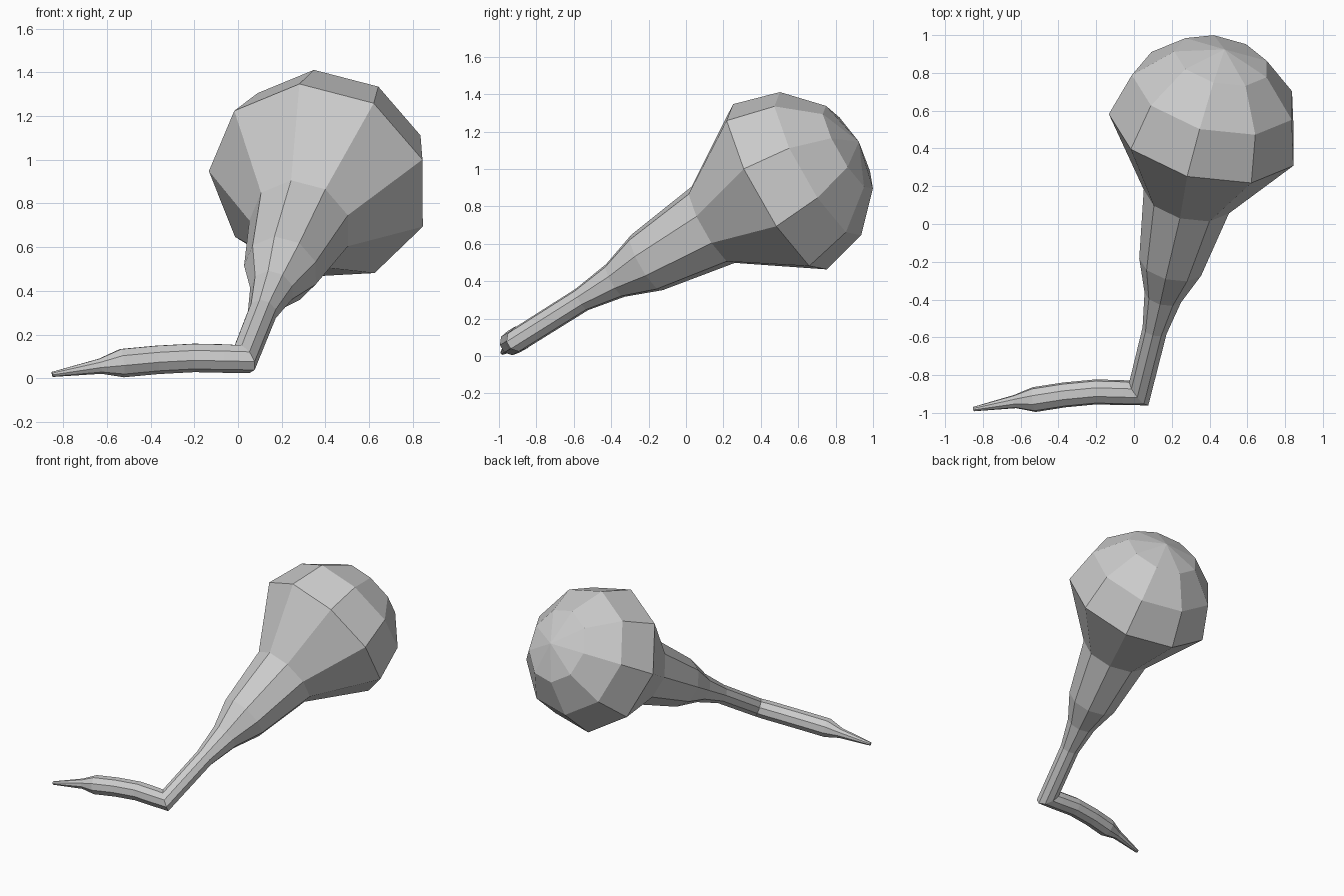
import bpy, bmesh
from math import sin, cos, pi, radians
from mathutils import Vector

if "Cube" in bpy.data.objects:
    bpy.data.objects.remove(bpy.data.objects["Cube"])

SIDES = 9
CENTRE = Vector((0.371, 0.486, 0.896))            # centre of the bulb rim
AXIS = Vector((0.212, 0.852, 0.485)).normalized()  # neck -> bulb tip
R = 0.516

# Stations of the body as (centre, radius): dome, neck, bend, handle
stations = [(CENTRE + AXIS * R * sin(radians(a)), R * cos(radians(a))) for a in (60, 30, 0)]
neck = [(0.41, 0.238), (0.824, 0.173), (1.02, 0.102), (1.23, 0.067)]
stations += [(CENTRE - AXIS * t, r) for t, r in neck]
handle = [(0.027, -0.895, 0.09, 0.065), (-0.06, -0.893, 0.092, 0.067),
          (-0.2, -0.889, 0.095, 0.067), (-0.37, -0.905, 0.086, 0.067),
          (-0.53, -0.93, 0.071, 0.067), (-0.63, -0.94, 0.056, 0.036),
          (-0.85, -0.98, 0.018, 0.012)]
stations += [(Vector(h[:3]), h[3]) for h in handle]

bm = bmesh.new()
rings = []
incoming = -AXIS
up = Vector((-0.175, -0.456, 0.877))
for i, (c, r) in enumerate(stations):
    last = i == len(stations) - 1
    outgoing = incoming if last else (stations[i + 1][0] - c).normalized()
    normal = (incoming + outgoing).normalized()
    up = (up - incoming * up.dot(incoming)).normalized()
    side = incoming.cross(up)
    ring = []
    for k in range(SIDES):
        a = 2 * pi * k / SIDES
        off = (up * cos(a) + side * sin(a)) * r
        off -= incoming * (off.dot(normal) / incoming.dot(normal))  # mitre at bends
        ring.append(bm.verts.new(c + off))
    rings.append(ring)
    up = incoming.rotation_difference(outgoing) @ up
    incoming = outgoing

# Skin between rings, close the dome at its pole and cap the handle tip
pole = bm.verts.new(CENTRE + AXIS * R)
for k in range(SIDES):
    n = (k + 1) % SIDES
    bm.faces.new((pole, rings[0][k], rings[0][n]))
    for a, b in zip(rings, rings[1:]):
        bm.faces.new((a[k], b[k], b[n], a[n]))
bm.faces.new(rings[-1])
bmesh.ops.recalc_face_normals(bm, faces=bm.faces)

mesh = bpy.data.meshes.new("bulb_and_handle")
bm.to_mesh(mesh)
bm.free()
bpy.context.collection.objects.link(bpy.data.objects.new("bulb_and_handle", mesh))
